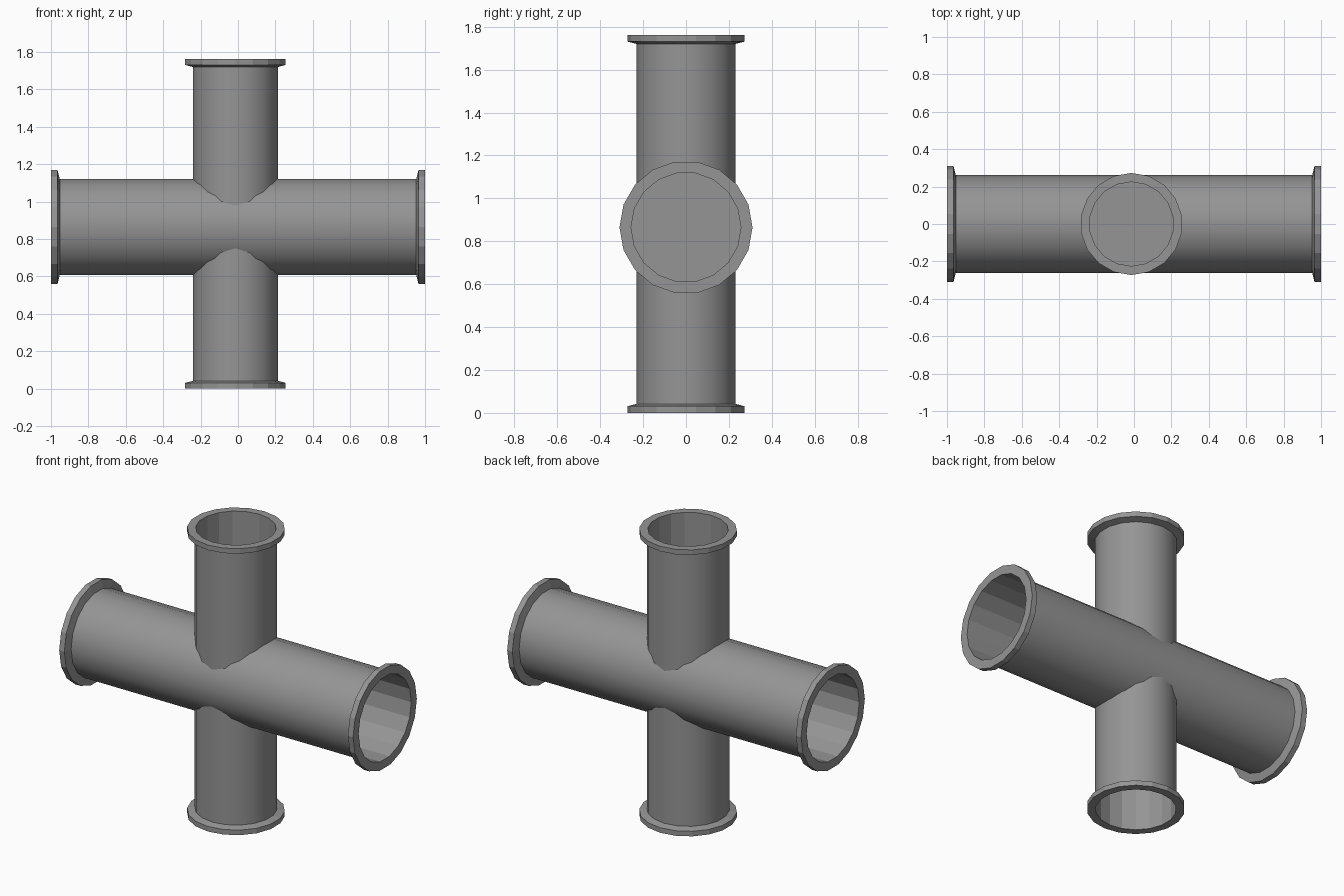
import bpy, bmesh
from math import sin, cos, pi
from mathutils import Vector

if "Cube" in bpy.data.objects:
    bpy.data.objects.remove(bpy.data.objects["Cube"])

SIDES = 18

# Dark grey metal
metal = bpy.data.materials.new("dark_grey")
metal.diffuse_color = (0.3, 0.3, 0.3, 1)
metal.use_nodes = True
metal.node_tree.nodes["Principled BSDF"].inputs["Base Color"].default_value = metal.diffuse_color


def make_pipe(name, centre, axis, half, r_flange, r_pipe, r_bore, bore_depth, rim, taper):
    """Flanged pipe turned around an axis, with a blind bore in each end."""
    axis = Vector(axis)
    u = Vector((0, 1, 0))
    v = axis.cross(u)
    end = [(half - bore_depth, r_bore), (half, r_bore), (half, r_flange),
           (half - rim, r_flange), (half - taper, r_pipe)]
    profile = end + [(-t, r) for t, r in reversed(end)]

    bm = bmesh.new()
    rings = []
    for t, r in profile:
        ring = []
        for i in range(SIDES):
            a = 2 * pi * i / SIDES
            ring.append(bm.verts.new(axis * t + u * r * cos(a) + v * r * sin(a)))
        rings.append(ring)
    for k in range(len(rings) - 1):
        a, b = rings[k], rings[k + 1]
        for i in range(SIDES):
            j = (i + 1) % SIDES
            face = bm.faces.new((a[i], a[j], b[j], b[i]))
            face.smooth = (k == len(end) - 1)   # only the outer tube wall
    # Bore floors
    bm.faces.new(rings[0])
    bm.faces.new(rings[-1])
    bmesh.ops.recalc_face_normals(bm, faces=bm.faces)

    mesh = bpy.data.meshes.new(name)
    bm.to_mesh(mesh)
    bm.free()
    mesh.materials.append(metal)
    obj = bpy.data.objects.new(name, mesh)
    obj.location = centre
    bpy.context.collection.objects.link(obj)
    return obj


# Wide pipe running left to right
make_pipe("horizontal_pipe", (0, 0, 0.865), (1, 0, 0), 1.0,
          0.31, 0.261, 0.256, 0.55, 0.035, 0.047)
# Narrower pipe crossing it upright
make_pipe("vertical_pipe", (-0.014, 0, 0.881), (0, 0, 1), 0.881,
          0.273, 0.231, 0.225, 0.45, 0.031, 0.042)
